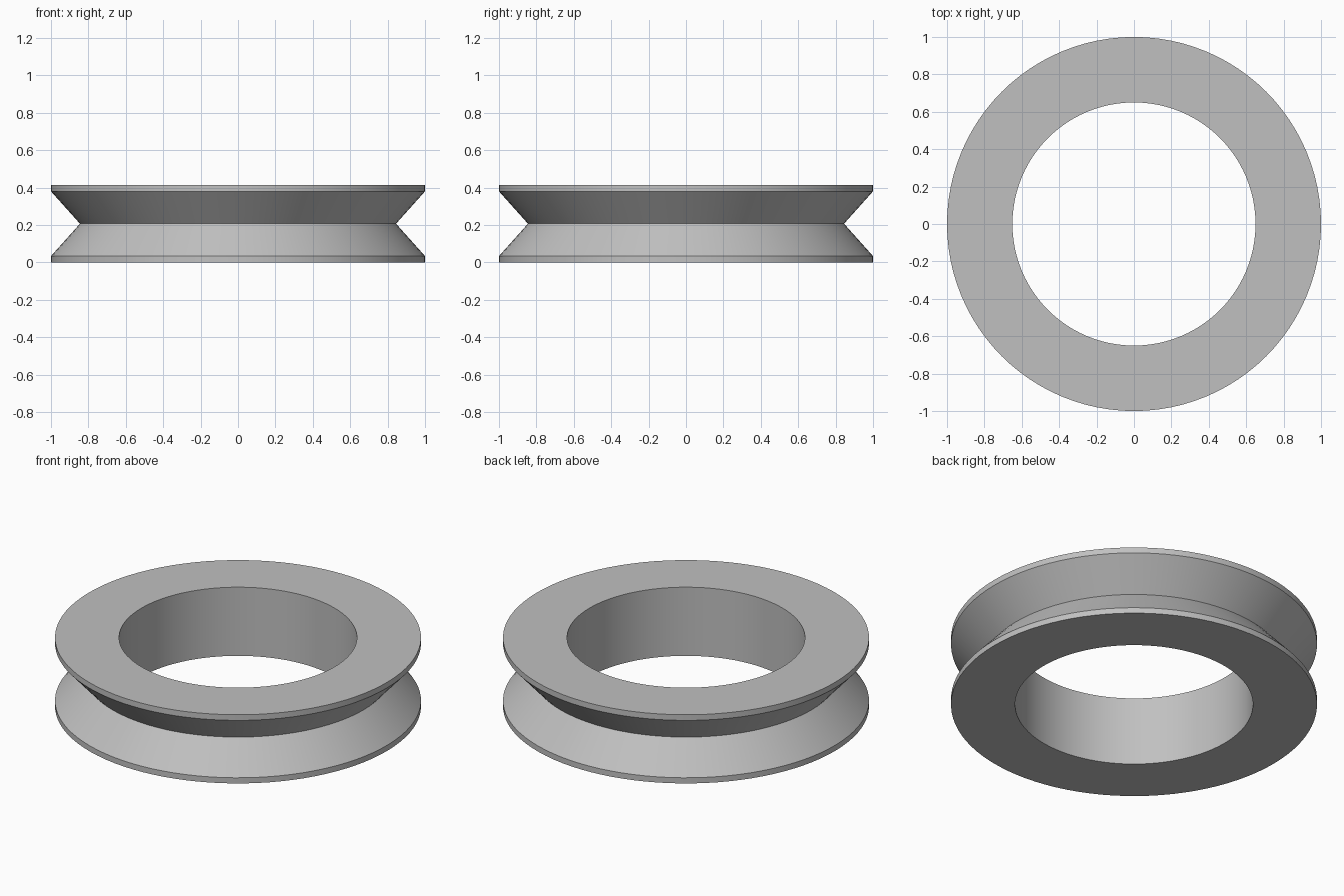
import bpy
import bmesh
import math
from mathutils import Vector

cube = bpy.data.objects.get("Cube")
if cube:
    bpy.data.objects.remove(cube, do_unlink=True)

SEGMENTS = 96
HEIGHT = 0.414
LIP = 0.034
OUTER, GROOVE, BORE = 1.0, 0.845, 0.65

# Plain grey material
grey = bpy.data.materials.new("plain grey")
grey.use_nodes = True
colour = (0.53, 0.53, 0.53, 1)
grey.diffuse_color = colour
grey.node_tree.nodes["Principled BSDF"].inputs["Base Color"].default_value = colour

# Cross-section: bore, flat sides, thin lips and a V groove
profile = [
    (BORE, 0), (OUTER, 0), (OUTER, LIP), (GROOVE, HEIGHT / 2),
    (OUTER, HEIGHT - LIP), (OUTER, HEIGHT), (BORE, HEIGHT),
]

# Revolve the closed section into a ring
bm = bmesh.new()
verts = [bm.verts.new((r, 0, z)) for r, z in profile]
edges = [bm.edges.new((a, b)) for a, b in zip(verts, verts[1:] + verts[:1])]
bmesh.ops.spin(bm, geom=verts + edges, cent=Vector(), axis=Vector((0, 0, 1)),
               angle=math.tau, steps=SEGMENTS, use_merge=True)
bmesh.ops.remove_doubles(bm, verts=bm.verts[:], dist=0.0001)
bmesh.ops.recalc_face_normals(bm, faces=bm.faces[:])

mesh = bpy.data.meshes.new("grooved_ring")
bm.to_mesh(mesh)
bm.free()
mesh.materials.append(grey)
ring = bpy.data.objects.new("grooved_ring", mesh)
bpy.context.collection.objects.link(ring)

# Smooth round surfaces with crisp rims
bpy.ops.object.select_all(action="DESELECT")
ring.select_set(True)
bpy.context.view_layer.objects.active = ring
bpy.ops.object.shade_smooth_by_angle(angle=math.radians(30))
